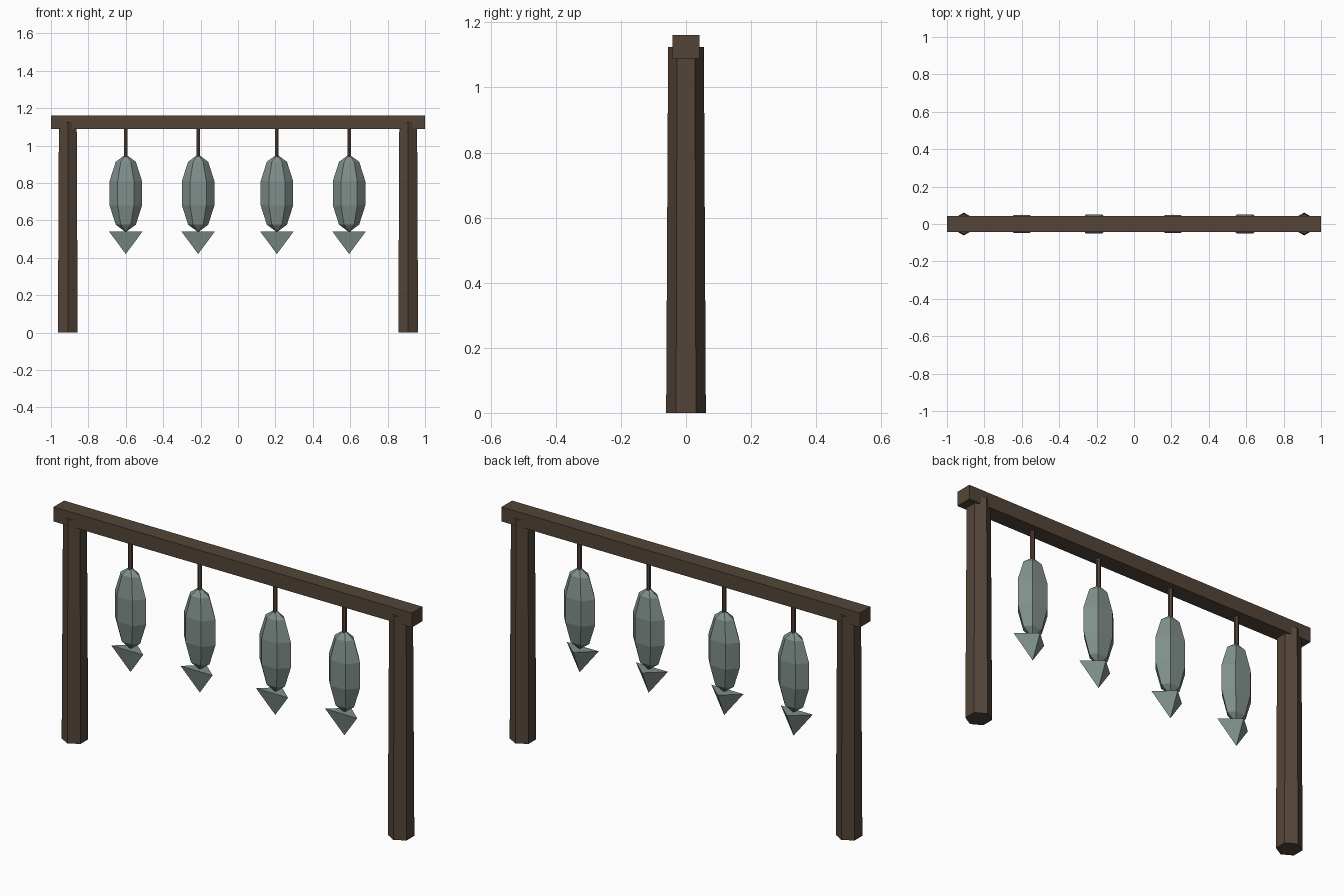
import bpy
import math

if "Cube" in bpy.data.objects:
    bpy.data.objects.remove(bpy.data.objects["Cube"])


def material(name, rgb):
    m = bpy.data.materials.new(name)
    m.diffuse_color = (*rgb, 1.0)
    m.use_nodes = True
    m.node_tree.nodes["Principled BSDF"].inputs["Base Color"].default_value = m.diffuse_color
    return m


post_wood = material("post brown", (0.088, 0.058, 0.040))
beam_wood = material("beam brown", (0.088, 0.060, 0.040))
cord_brown = material("cord brown", (0.095, 0.058, 0.040))
fish_grey = material("fish grey green", (0.215, 0.275, 0.258))


def finish(name, mat):
    obj = bpy.context.object
    obj.name = name
    obj.data.materials.append(mat)
    return obj


def cone(name, sides, r_bottom, r_top, z_low, z_high, x, mat, turn=0.0):
    bpy.ops.mesh.primitive_cone_add(
        vertices=sides, radius1=r_bottom, radius2=r_top, depth=z_high - z_low,
        location=(x, 0, (z_low + z_high) / 2), rotation=(0, 0, turn))
    return finish(name, mat)


# Six-sided tapered posts
for side, label in ((-1, "left"), (1, "right")):
    cone(label + "_post", 6, 0.061, 0.055, 0.0, 1.125, side * 0.91, post_wood)

# Cross beam
bpy.ops.mesh.primitive_cube_add(size=1, location=(0, 0, 1.125))
beam = finish("cross_beam", beam_wood)
beam.scale = (2.0, 0.084, 0.073)

# Hanging fish: cord, faceted body and three-sided tail
for i, x in enumerate((-0.60, -0.213, 0.208, 0.594)):
    n = str(i + 1)
    cone("cord_" + n, 6, 0.011, 0.011, 0.93, 1.10, x, cord_brown)

    bpy.ops.mesh.primitive_uv_sphere_add(
        segments=6, ring_count=5, radius=1, location=(x, 0, 0.745))
    body = finish("fish_body_" + n, fish_grey)
    # a vertex points along x, so the broad face looks forward
    depth = 0.063 if i % 2 else 0.057
    pts = body.data.vertices
    if max(v.co.y for v in pts) > max(v.co.x for v in pts):
        for v in pts:
            v.co.x, v.co.y = -v.co.y, v.co.x
    body.scale = (0.0915, depth, 0.208)

    tail = cone("fish_tail_" + n, 3, 0.0, 0.103, 0.42, 0.54, x, fish_grey)
    tail.scale.y = 0.5
